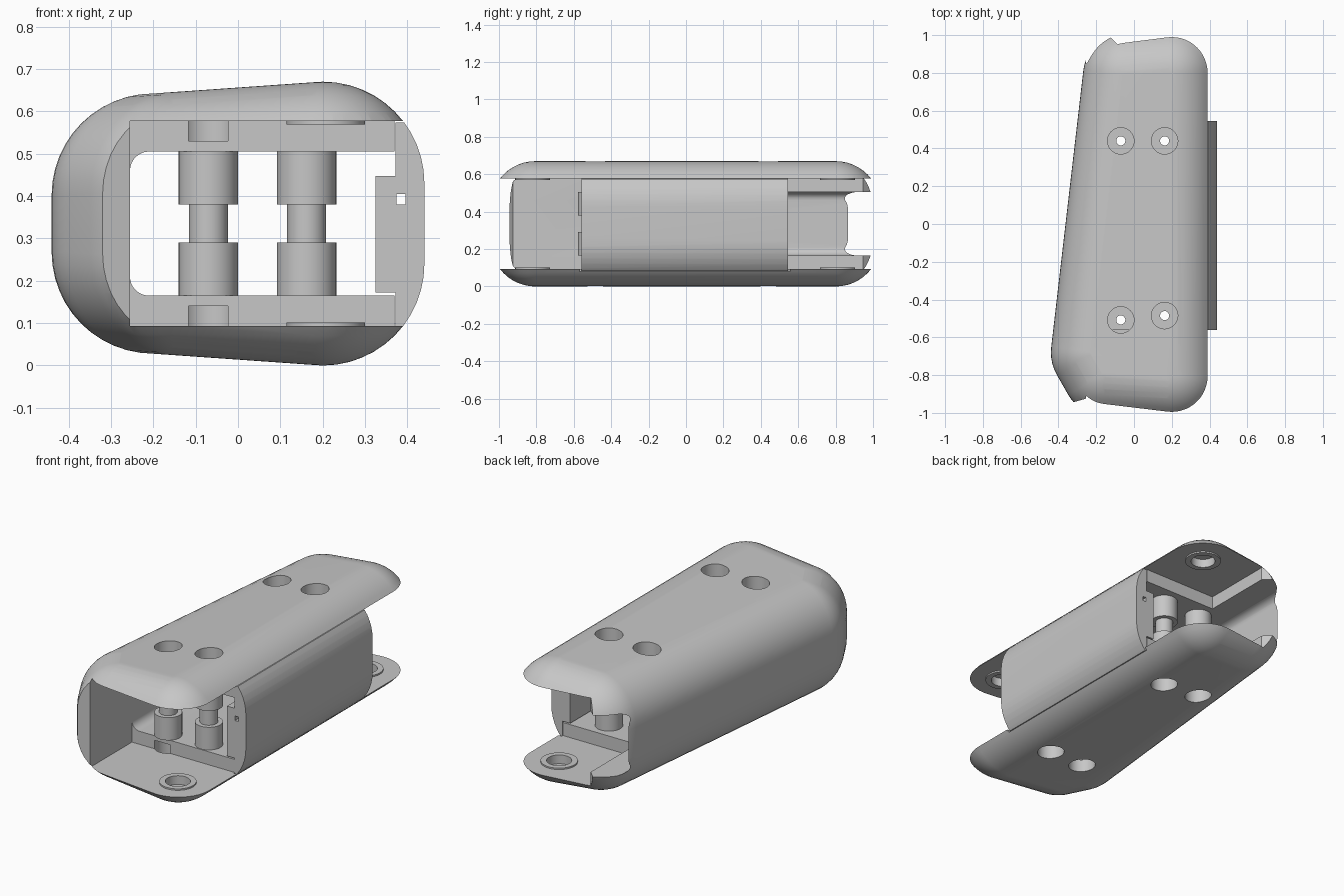
import bpy, bmesh, math
from mathutils import Matrix, Vector

if "Cube" in bpy.data.objects:
    bpy.data.objects.remove(bpy.data.objects["Cube"])

TONE = (0.57, 0.57, 0.57, 1)
grey = bpy.data.materials.new("plain_grey")
grey.use_nodes = True
grey.diffuse_color = TONE
grey.node_tree.nodes["Principled BSDF"].inputs["Base Color"].default_value = TONE

MID = 0.335              # height of the mirror plane
FRONT, BACK = -0.56, 0.545
LOW, HIGH = 0.093, 0.577  # bay floor and ceiling


def finish(name, bm):
    bmesh.ops.recalc_face_normals(bm, faces=bm.faces)
    mesh = bpy.data.meshes.new(name)
    bm.to_mesh(mesh)
    bm.free()
    mesh.materials.append(grey)
    ob = bpy.data.objects.new(name, mesh)
    bpy.context.collection.objects.link(ob)
    return ob


def prism(name, points, a, b, axis):
    """Extrude a profile: axis 'z' takes (x, y) points, axis 'y' takes (x, z)."""
    place = (lambda p, t: (p[0], p[1], t)) if axis == "z" else (lambda p, t: (p[0], t, p[1]))
    bm = bmesh.new()
    face = bm.faces.new([bm.verts.new(place(p, a)) for p in points])
    out = bmesh.ops.extrude_face_region(bm, geom=[face], use_keep_orig=True)
    verts = [g for g in out["geom"] if isinstance(g, bmesh.types.BMVert)]
    bmesh.ops.translate(bm, verts=verts, vec=Vector(place((0, 0), b - a)))
    return finish(name, bm)


def lathe(name, profile, x, y, steps=40):
    """Spin a closed (radius, z) loop about a vertical axis."""
    bm = bmesh.new()
    rings = []
    for i in range(steps):
        t = 2 * math.pi * i / steps
        rings.append([bm.verts.new((x + r * math.cos(t), y + r * math.sin(t), z)) for r, z in profile])
    n = len(profile)
    for i in range(steps):
        p, q = rings[i], rings[(i + 1) % steps]
        for j in range(n):
            k = (j + 1) % n
            bm.faces.new((p[j], q[j], q[k], p[k]))
    return finish(name, bm)


def cylinder(x, y, r, a, b):
    bm = bmesh.new()
    bmesh.ops.create_cone(bm, cap_ends=True, segments=40, radius1=r, radius2=r, depth=b - a,
                          matrix=Matrix.Translation((x, y, (a + b) / 2)))
    return finish("cutter", bm)


def boolean(ob, cutter, operation="DIFFERENCE"):
    mod = ob.modifiers.new("cut", "BOOLEAN")
    mod.operation, mod.solver, mod.object = operation, "EXACT", cutter
    bpy.context.view_layer.objects.active = ob
    bpy.ops.object.modifier_apply(modifier=mod.name)
    bpy.data.objects.remove(cutter)


def smooth(ob):
    bpy.ops.object.select_all(action="DESELECT")
    ob.select_set(True)
    bpy.context.view_layer.objects.active = ob
    bpy.ops.object.shade_smooth_by_angle(angle=math.radians(25))


def rounded_wedge(name):
    """Tapered block with ball-rounded corners: hull of points on spheres."""
    bm = bmesh.new()
    for x, y in ((0.2, -0.805), (0.2, 0.8), (-0.03, 0.785), (-0.2, -0.68), (-0.14, -0.785)):
        h = 0.095 - 0.07 * (0.2 - x)
        for side in (-1, 1):
            bmesh.ops.create_uvsphere(bm, u_segments=48, v_segments=24, radius=0.24,
                                      matrix=Matrix.Translation((x, y, MID + side * h)))
    # Keep bare points only, so that the hull is one clean closed skin
    bmesh.ops.delete(bm, geom=bm.edges[:], context="EDGES_FACES")
    bmesh.ops.convex_hull(bm, input=bm.verts[:])
    bmesh.ops.delete(bm, geom=[v for v in bm.verts if not v.link_faces], context="VERTS")
    return finish(name, bm)


housing = rounded_wedge("housing")
side_cover = rounded_wedge("side_cover")

# Central channel with rounded left corners, open to the right and both ends
R = 0.045
arc = [(math.cos(t) * R, math.sin(t) * R) for t in [math.pi / 2 * (1 + i / 8) for i in range(9)]]
upper = [(-0.255 + R + c, 0.505 - R + s) for c, s in arc]
lower = [(x, 2 * MID - z) for x, z in reversed(upper)]
boolean(housing, prism("cutter", [(1, 0.505)] + upper + lower + [(1, 0.165)], -1.3, 1.3, "y"))

# Deeper bays at the front and back, flared where they leave the body
bays = (
    [(1, FRONT), (-0.255, FRONT), (-0.255, -0.925), (-0.465, -0.985), (-0.465, -1.3), (1, -1.3)],
    [(1, BACK), (-0.08, BACK), (-0.08, 0.945), (-0.335, 1.2), (-0.335, 1.3), (1, 1.3)],
)
for bay in bays:
    boolean(housing, prism("cutter", bay, LOW, HIGH, "z"))

# Side opening for the cover
boolean(housing, prism("cutter", [(0.37, FRONT - 0.01), (1, FRONT - 0.01), (1, BACK + 0.01), (0.37, BACK + 0.01)],
                       0.08, HIGH, "z"))

# Cover: outer skin with a thick inner rib and a small lengthwise hole
rib = [(1, 0.083), (0.372, 0.083), (0.372, 0.172), (0.325, 0.172), (0.325, 0.447),
       (0.372, 0.447), (0.372, 0.574), (1, 0.574)]
boolean(side_cover, prism("cutter", rib, FRONT, BACK, "y"), "INTERSECT")
boolean(side_cover, prism("cutter", [(0.374, 0.38), (0.395, 0.38), (0.395, 0.405), (0.374, 0.405)],
                          -1, 1, "y"))

# Bolt holes, counterbored on both faces, and the stepped posts between them
for x, y, label in ((-0.07, -0.508, "front_right"), (0.162, -0.485, "front_left"),
                    (-0.07, 0.44, "back_right"), (0.162, 0.44, "back_left")):
    boolean(housing, cylinder(x, y, 0.07, 0.53, 1))
    boolean(housing, cylinder(x, y, 0.07, -0.5, 0.14))
    boolean(housing, cylinder(x, y, 0.024, 0.1, 0.6))
    smooth(lathe("post_" + label, [(0.024, 0.165), (0.07, 0.165), (0.07, 0.29), (0.046, 0.29),
                                   (0.046, 0.38), (0.07, 0.38), (0.07, 0.505), (0.024, 0.505)], x, y))

# Axle sockets with thin raised rings in each bay
for y, end in ((-0.82, "front"), (0.81, "back")):
    boolean(housing, cylinder(0.207, y, 0.063, HIGH - 0.1, HIGH + 0.04))
    boolean(housing, cylinder(0.207, y, 0.063, LOW - 0.04, LOW + 0.1))
    for a, b, level in ((HIGH - 0.008, HIGH, "upper"), (LOW, LOW + 0.008, "lower")):
        smooth(lathe(f"{end}_{level}_ring", [(0.063, a), (0.093, a), (0.093, b), (0.063, b)], 0.207, y))

smooth(housing)
smooth(side_cover)
